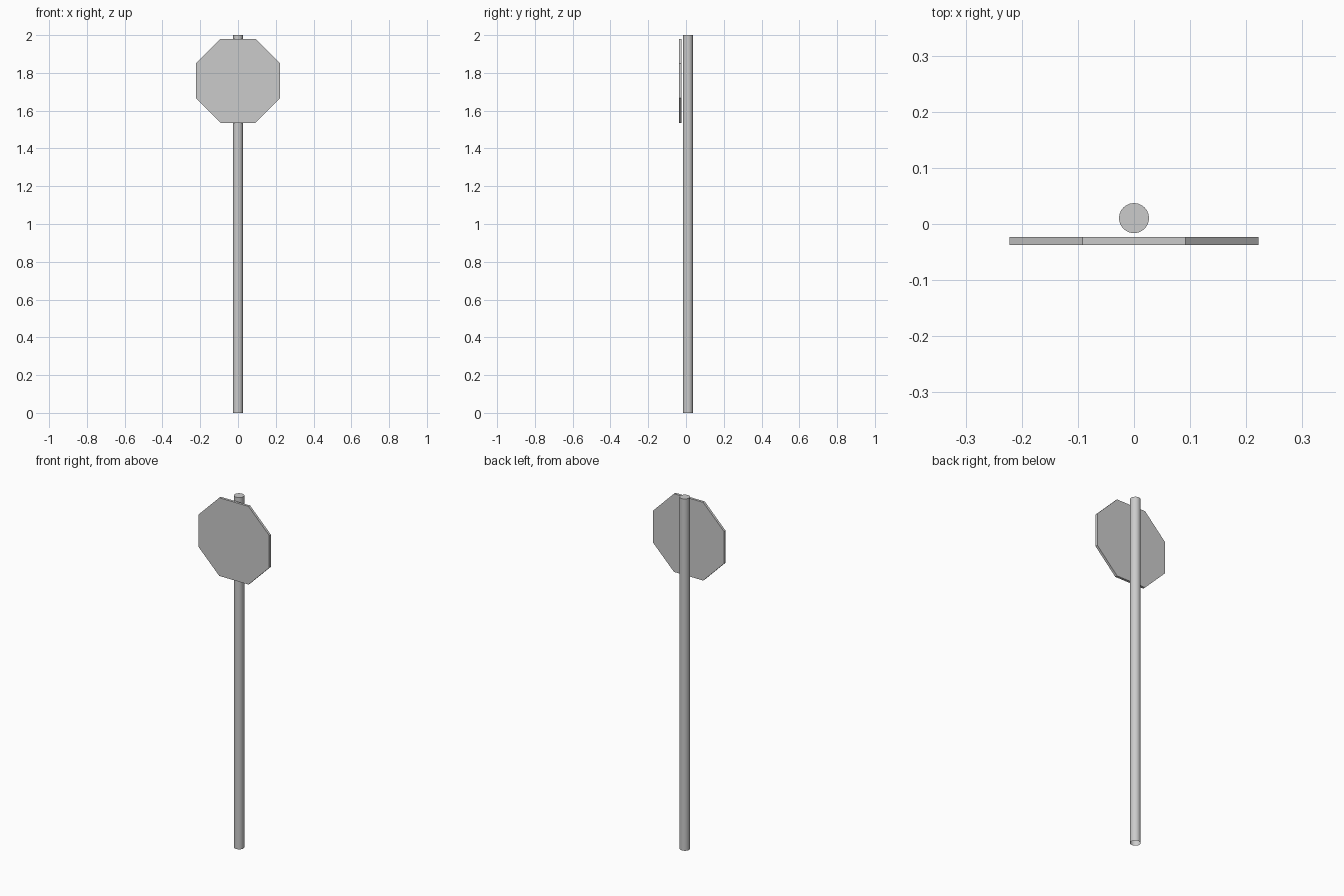
import bpy, bmesh
from math import pi
from mathutils import Matrix

if "Cube" in bpy.data.objects:
    bpy.data.objects.remove(bpy.data.objects["Cube"])


def prism(name, sides, radius, depth, matrix, open_bottom=False):
    bm = bmesh.new()
    bmesh.ops.create_cone(bm, cap_ends=True, segments=sides, radius1=radius,
                          radius2=radius, depth=depth, matrix=matrix)
    if open_bottom:
        low = [f for f in bm.faces if f.normal.z < -0.9]
        bmesh.ops.delete(bm, geom=low, context='FACES_ONLY')
    mesh = bpy.data.meshes.new(name)
    bm.to_mesh(mesh)
    bm.free()
    obj = bpy.data.objects.new(name, mesh)
    bpy.context.collection.objects.link(obj)
    return obj


# Round post, open at the foot
post = prism("post", 24, 0.0268, 2.0, Matrix.Translation((0, 0.0105, 1.0)), True)
for f in post.data.polygons:
    f.use_smooth = len(f.vertices) == 4

# Octagonal sign plate, standing upright in front of the post with flat edges up
turn = Matrix.Rotation(pi / 2, 4, 'X') @ Matrix.Rotation(pi / 8, 4, 'Z')
prism("sign_plate", 8, 0.2405, 0.014, Matrix.Translation((0, -0.03, 1.758)) @ turn)
